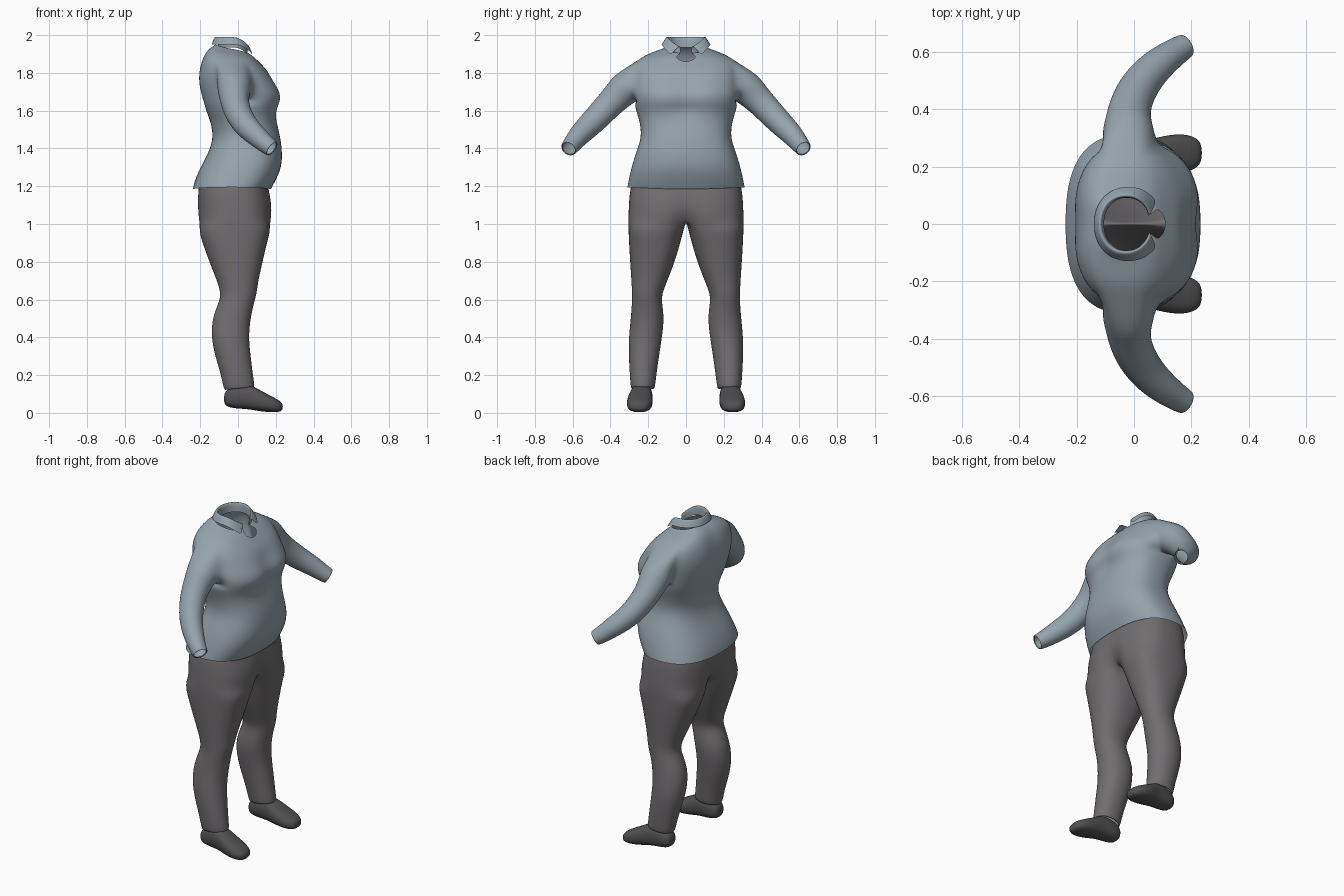
import bpy
import bmesh
from math import sin, cos, pi, exp, radians
from mathutils import Vector

if "Cube" in bpy.data.objects:
    bpy.data.objects.remove(bpy.data.objects["Cube"], do_unlink=True)


def make_material(name, colour):
    material = bpy.data.materials.new(name)
    material.use_nodes = True
    material.diffuse_color = (*colour, 1)
    shader = material.node_tree.nodes["Principled BSDF"]
    shader.inputs["Base Color"].default_value = (*colour, 1)
    shader.inputs["Roughness"].default_value = 0.8
    return material


shirt_blue = make_material("dusty blue cloth", (0.30, 0.37, 0.42))
trouser_grey = make_material("warm grey cloth", (0.165, 0.155, 0.163))
shoe_grey = make_material("dark grey leather", (0.085, 0.081, 0.085))


def power(value, exponent):
    """Signed power, used to square off an ellipse."""
    return abs(value) ** exponent * (1 if value >= 0 else -1)


def section(angle, back, front, inner, outer, boxy):
    """Point on a squared ellipse: angle zero is the front, a quarter turn is outward."""
    x = (back + front) / 2 + (front - back) / 2 * power(cos(angle), boxy)
    y = (inner + outer) / 2 + (outer - inner) / 2 * power(sin(angle), boxy)
    return x, y


def bridge(bm, first, second, closed=False):
    """Join two rows of vertices with quads."""
    count = len(first)
    for j in range(count if closed else count - 1):
        k = (j + 1) % count
        bm.faces.new((first[j], first[k], second[k], second[j]))


def finish(name, bm, material):
    """Make a mirrored, smoothed object out of its left half."""
    bmesh.ops.recalc_face_normals(bm, faces=bm.faces)
    mesh = bpy.data.meshes.new(name)
    bm.to_mesh(mesh)
    bm.free()
    mesh.materials.append(material)
    part = bpy.data.objects.new(name, mesh)
    bpy.context.collection.objects.link(part)
    mirror = part.modifiers.new("Mirror", "MIRROR")
    mirror.use_axis = (False, True, False)
    mirror.use_clip = True
    mirror.merge_threshold = 0.002
    smooth = part.modifiers.new("Subdivision", "SUBSURF")
    smooth.levels = smooth.render_levels = 2
    mesh.shade_smooth()
    return part


HALF = 16  # columns from front centre to back centre

# Shirt body: height, back, front, half width, front droop
shirt_rows = [
    (1.19, -0.24, 0.175, 0.312, 0), (1.23, -0.23, 0.20, 0.305, 0),
    (1.30, -0.20, 0.232, 0.29, 0), (1.38, -0.155, 0.235, 0.265, 0),
    (1.46, -0.13, 0.225, 0.235, 0), (1.54, -0.145, 0.205, 0.245, 0),
    (1.60, -0.17, 0.21, 0.265, 0), (1.64, -0.185, 0.23, 0.275, 0),
    (1.69, -0.20, 0.238, 0.28, 0), (1.75, -0.213, 0.20, 0.28, 0),
    (1.81, -0.21, 0.16, 0.28, 0), (1.87, -0.195, 0.12, 0.265, 0.02),
    (1.91, -0.175, 0.09, 0.215, 0.03), (1.935, -0.15, 0.07, 0.15, 0.04),
    (1.95, -0.125, 0.055, 0.11, 0.045)]
bm = bmesh.new()
grid = []
for i, (z, back, front, width, droop) in enumerate(shirt_rows):
    row = []
    for j in range(HALF + 1):
        angle = pi * j / HALF
        x, y = section(angle, back, front, -width, width, 0.8)
        if j in (0, HALF):
            y = 0
        if 1.58 < z < 1.78 and x > 0:       # hollow between the breasts
            x -= 0.022 * exp(-(y / 0.06) ** 2)
        if z > 1.6 and x < 0:               # groove along the spine
            x += 0.008 * exp(-(y / 0.05) ** 2)
        height = z - droop * (1 + cos(angle)) / 2
        if i == 0:                          # hem dips at the middle
            height += 0.1 * y * y - 0.005
        row.append(bm.verts.new((x, y, height)))
    grid.append(row)

# Panels, leaving the armhole and the open neck
low, high, fore, aft = 7, 11, 6, 10
notch = 11
for i in range(len(grid) - 1):
    for j in range(HALF):
        if low <= i < high and fore <= j < aft:
            continue
        a, b, c, d = grid[i][j], grid[i][j + 1], grid[i + 1][j + 1], grid[i + 1][j]
        if j == 0 and i == notch:
            bm.faces.new((a, b, c))
        elif j or i < notch:
            bm.faces.new((a, b, c, d))
for row in grid[notch + 1:]:
    bm.verts.remove(row[0])

# Sleeve, grown out of the armhole border
border = [grid[low][j] for j in range(fore, aft)]
border += [grid[i][aft] for i in range(low, high)]
border += [grid[high][j] for j in range(aft, fore, -1)]
border += [grid[i][fore] for i in range(high, low, -1)]
sleeve_path = [
    ((-0.02, 0.315, 1.725), 0.094), ((-0.02, 0.36, 1.68), 0.082),
    ((-0.015, 0.41, 1.63), 0.075), ((0.01, 0.47, 1.565), 0.071),
    ((0.05, 0.525, 1.51), 0.065), ((0.10, 0.57, 1.465), 0.058),
    ((0.15, 0.605, 1.42), 0.049), ((0.185, 0.625, 1.395), 0.044)]
points = [Vector(p) for p, r in sleeve_path]
ring = border
up = Vector((0, 0, 1))


def sleeve_ring(centre, along, radius):
    v = (up - along * along.z).normalized()
    u = v.cross(along)
    verts = []
    for k in range(len(border)):
        angle = radians(225) + 2 * pi * k / len(border)
        verts.append(bm.verts.new(centre + radius * (u * cos(angle) + v * sin(angle))))
    return verts


for k, (p, radius) in enumerate(sleeve_path):
    along = (points[min(k + 1, len(points) - 1)] - points[max(k - 1, 0)]).normalized()
    new_ring = sleeve_ring(points[k], along, radius)
    bridge(bm, ring, new_ring, True)
    ring = new_ring
cuff = sleeve_ring(points[-1] - along * 0.01, along, 0.037)  # turned-in cuff
bridge(bm, ring, cuff, True)
finish("shirt", bm, shirt_blue)

# Folded collar: stand, fold and pointed leaf
bm = bmesh.new()
rows = [[], [], [], []]
for j in range(HALF + 1):
    s = j / HALF
    layers = [(0.3, -0.105, 0.055, 0.092, 1.935, 0.045), (0.3, -0.11, 0.055, 0.093, 1.99, 0.055),
              (0.36, -0.125, 0.065, 0.105, 1.993, 0.055), (0.62, -0.14, 0.10, 0.13, 1.95, 0.085)]
    for row, (start, back, front, width, z, drop) in zip(rows, layers):
        angle = start + (pi - start) * s
        x, y = section(angle, back, front, -width, width, 0.95)
        z -= drop * max(0, cos(angle)) ** 2 * (1 - 0.3 * s)
        row.append(bm.verts.new((x, 0 if j == HALF else y, z)))
for first, second in zip(rows, rows[1:]):
    bridge(bm, first, second)
finish("collar", bm, shirt_blue)

# Trousers: hip rows, then a leg that starts from the lowest hip row
bm = bmesh.new()
hip_rows = [(1.22, -0.205, 0.155, 0.288, 0), (1.16, -0.217, 0.172, 0.30, 0.03),
            (1.09, -0.22, 0.186, 0.304, 0.1), (1.02, -0.217, 0.184, 0.307, 0.3)]
last = None
for z, back, front, width, cleft in hip_rows:
    row = []
    for j in range(HALF + 1):
        x, y = section(pi * j / HALF, back, front, -width, width, 0.75)
        x *= 1 - cleft * exp(-(y / 0.05) ** 2)
        row.append(bm.verts.new((x, 0 if j in (0, HALF) else y, z)))
    if last:
        bridge(bm, last, row)
    last = row

INNER = 8  # steps along the crotch
ends = last[-1].co, last[0].co
ring = last + [bm.verts.new(ends[0].lerp(ends[1], k / INNER)) for k in range(1, INNER)]

# Leg: height, back, front, inner, outer, squareness
leg_rows = [
    (0.97, -0.21, 0.175, 0.012, 0.306, 0.75), (0.90, -0.19, 0.155, 0.03, 0.303, 0.8),
    (0.80, -0.153, 0.132, 0.06, 0.297, 0.85), (0.70, -0.113, 0.108, 0.098, 0.29, 0.9),
    (0.63, -0.09, 0.10, 0.128, 0.286, 0.95), (0.58, -0.105, 0.085, 0.127, 0.287, 0.95),
    (0.50, -0.138, 0.067, 0.115, 0.293, 0.95), (0.40, -0.143, 0.057, 0.127, 0.304, 0.95),
    (0.30, -0.122, 0.068, 0.143, 0.304, 0.95), (0.20, -0.09, 0.08, 0.157, 0.298, 0.95),
    (0.125, -0.075, 0.09, 0.165, 0.293, 0.95), (0.13, -0.065, 0.08, 0.175, 0.283, 0.95)]
outer_angles = [radians(-50 + 280 * j / HALF) for j in range(HALF + 1)]
inner_angles = [radians(230 + 80 * k / INNER) for k in range(1, INNER)]
for z, *shape in leg_rows:
    new_ring = []
    for angle in outer_angles + inner_angles:
        x, y = section(angle, *shape)
        tilt = 0.1 * x if z < 0.15 else 0
        new_ring.append(bm.verts.new((x, y, z + tilt)))
    bridge(bm, ring, new_ring, True)
    ring = new_ring
finish("trousers", bm, trouser_grey)

# Shoes: position along the foot, sole, top, half width, sideways centre
bm = bmesh.new()
shoe_rows = [
    (-0.075, 0.05, 0.10, 0.03, 0.233), (-0.055, 0.028, 0.13, 0.05, 0.233),
    (0, 0.022, 0.15, 0.058, 0.234), (0.06, 0.018, 0.155, 0.06, 0.237),
    (0.10, 0.01, 0.13, 0.066, 0.242), (0.16, 0.003, 0.098, 0.071, 0.246),
    (0.21, 0.002, 0.072, 0.06, 0.248), (0.238, 0.012, 0.052, 0.034, 0.248)]
ring = None
for x, sole, top, width, centre in shoe_rows:
    new_ring = []
    for k in range(HALF):
        angle = 2 * pi * k / HALF
        y, z = section(angle, centre - width, centre + width, sole, top, 0.8)
        new_ring.append(bm.verts.new((x, y, z)))
    if ring:
        bridge(bm, ring, new_ring, True)
    else:
        bm.faces.new(new_ring)
    ring = new_ring
bm.faces.new(ring)
finish("shoes", bm, shoe_grey)
